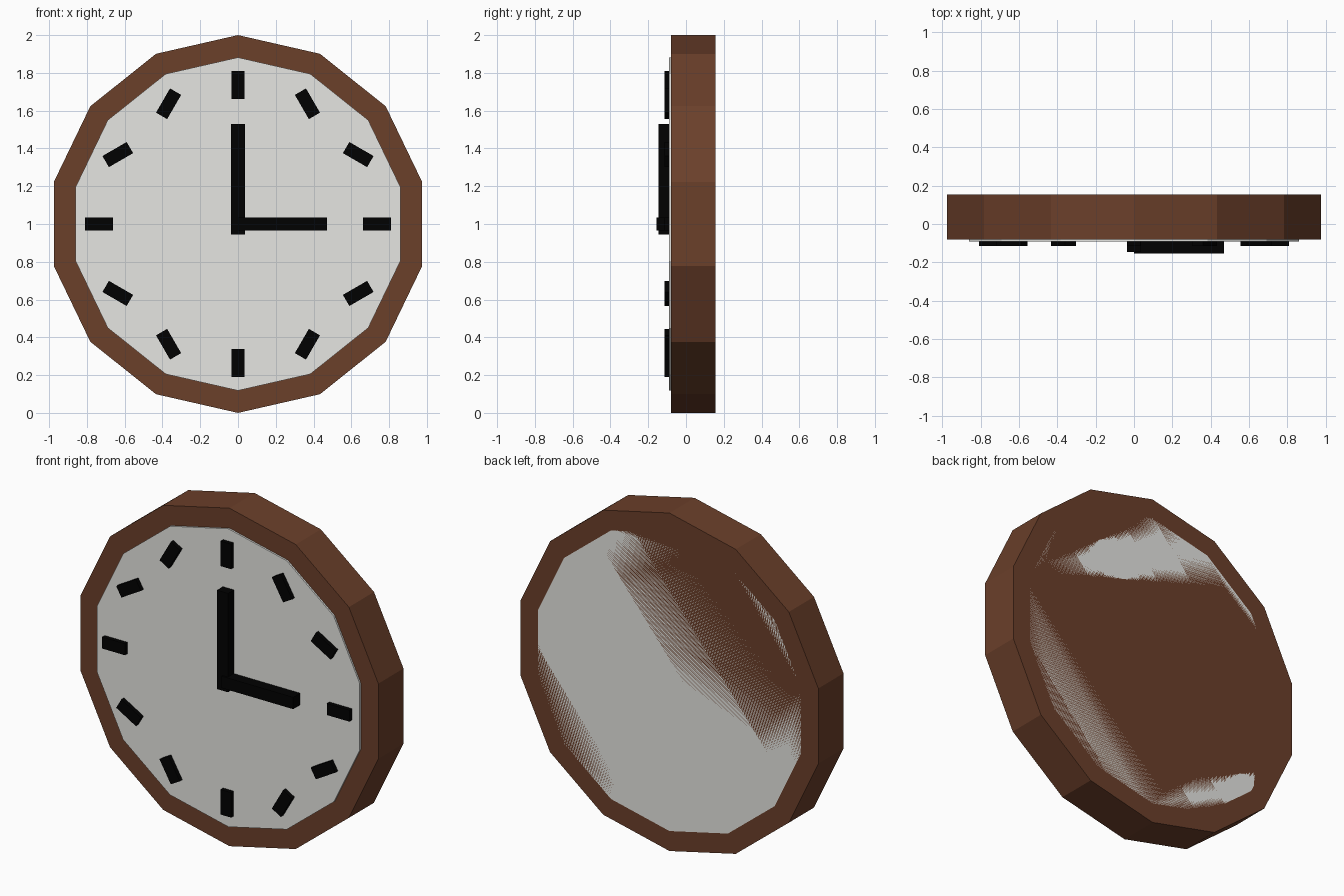
import bpy
import math
from mathutils import Matrix

cube = bpy.data.objects.get("Cube")
if cube:
    bpy.data.objects.remove(cube, do_unlink=True)

CENTRE_Z = 1.0
BACK = 0.155


def make_material(name, colour):
    mat = bpy.data.materials.new(name)
    mat.use_nodes = True
    mat.diffuse_color = (*colour, 1)
    mat.node_tree.nodes["Principled BSDF"].inputs["Base Color"].default_value = (*colour, 1)
    return mat


brown = make_material("brown wood", (0.147, 0.05, 0.023))
cream = make_material("off white", (0.79, 0.79, 0.76))
black = make_material("black", (0.0003, 0.0003, 0.0003))


def disc(name, radius, front, mat):
    """Fourteen-sided disc with a corner at the top, running through to the back."""
    bpy.ops.mesh.primitive_cylinder_add(vertices=14, radius=radius, depth=1)
    obj = bpy.context.object
    obj.name = name
    obj.data.transform(Matrix.Rotation(math.radians(90), 4, "X"))
    for vert in obj.data.vertices:
        vert.co.y = BACK if vert.co.y > 0 else front
    obj.location.z = CENTRE_Z
    obj.data.materials.append(mat)


def bar(name, x, z, length, width, front, back, tilt):
    """Block centred at x, z on the dial, tilted clockwise from upright."""
    bpy.ops.mesh.primitive_cube_add(size=1)
    obj = bpy.context.object
    obj.name = name
    obj.data.transform(Matrix.Diagonal((width, back - front, length, 1)))
    obj.rotation_euler.y = math.radians(tilt)
    obj.location = (x, (front + back) / 2, CENTRE_Z + z)
    obj.data.materials.append(black)


# Wooden case and the dial set through it
disc("case", 1.0, -0.08, brown)
disc("dial", 0.882, -0.09, cream)

# Hour markers, each tilted opposite to its clock direction
for hour in range(1, 13):
    angle = 30 * hour
    x = 0.735 * math.sin(math.radians(angle))
    z = 0.735 * math.cos(math.radians(angle))
    bar(f"hour_marker_{hour}", x, z, 0.148, 0.068, -0.114, -0.085, -angle)

# Hands
bar("minute_hand", 0, 0.2375, 0.585, 0.072, -0.145, -0.085, 0)
bar("hour_hand", 0.235, 0, 0.47, 0.07, -0.155, -0.085, 90)
